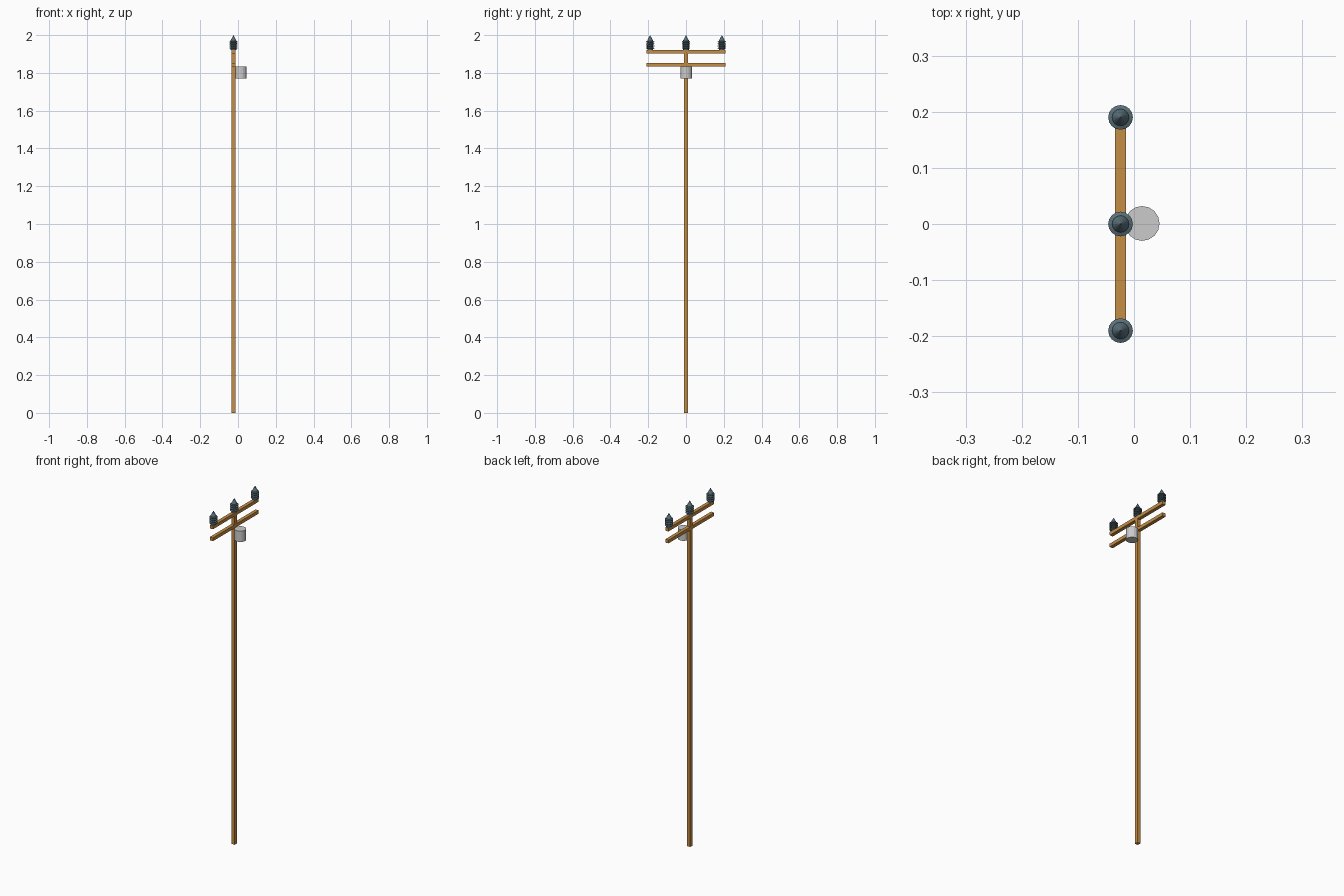
import bpy, bmesh, math

if "Cube" in bpy.data.objects:
    bpy.data.objects.remove(bpy.data.objects["Cube"])

X = -0.024  # pole axis


def material(name, rgb):
    m = bpy.data.materials.new(name)
    m.diffuse_color = (*rgb, 1)
    m.use_nodes = True
    m.node_tree.nodes["Principled BSDF"].inputs["Base Color"].default_value = m.diffuse_color
    return m


wood = material("wood", (0.56, 0.27, 0.06))
glaze = material("insulator_glaze", (0.10, 0.16, 0.19))


def finish(name, bm, mat=None):
    bmesh.ops.recalc_face_normals(bm, faces=bm.faces)
    me = bpy.data.meshes.new(name)
    bm.to_mesh(me)
    bm.free()
    ob = bpy.data.objects.new(name, me)
    bpy.context.collection.objects.link(ob)
    if mat:
        me.materials.append(mat)
    return ob


def box(name, lo, hi, mat):
    bm = bmesh.new()
    bmesh.ops.create_cube(bm, size=1)
    for v in bm.verts:
        v.co = [l + (c + 0.5) * (h - l) for c, l, h in zip(v.co, lo, hi)]
    return finish(name, bm, mat)


def lathe(name, profile, sides, loc, mat=None):
    bm = bmesh.new()
    pts = [bm.verts.new((r, 0, z)) for r, z in profile]
    edges = [bm.edges.new(p) for p in zip(pts, pts[1:])]
    bmesh.ops.spin(bm, geom=pts + edges, axis=(0, 0, 1), cent=(0, 0, 0),
                   angle=math.tau, steps=sides, use_duplicate=False)
    bmesh.ops.remove_doubles(bm, verts=bm.verts, dist=1e-5)
    ob = finish(name, bm, mat)
    ob.location = loc
    return ob


# Pole and the two cross arms
box("pole", (X - 0.01, -0.01, 0), (X + 0.01, 0.01, 1.905), wood)
for name, z in (("upper_arm", 1.902), ("lower_arm", 1.833)):
    box(name, (X - 0.01, -0.209, z), (X + 0.01, 0.209, z + 0.019), wood)

# Ribbed insulators with conical caps
rib = [(0, 0), (0.015, 0)]
for i in range(4):
    z = 0.006 + i * 0.011
    rib += [(0.015, z), (0.022, z + 0.003), (0.022, z + 0.006), (0.015, z + 0.009)]
rib += [(0.015, 0.051), (0, 0.079)]
for side, y in (("left", -0.19), ("middle", 0), ("right", 0.19)):
    lathe("insulator_" + side, rib, 16, (X, y, 1.921), glaze)

# Transformer can on the pole
lathe("transformer", [(0, 0), (0.031, 0), (0.031, 0.063), (0, 0.063)], 16,
      (0.0145, 0.001, 1.77))
